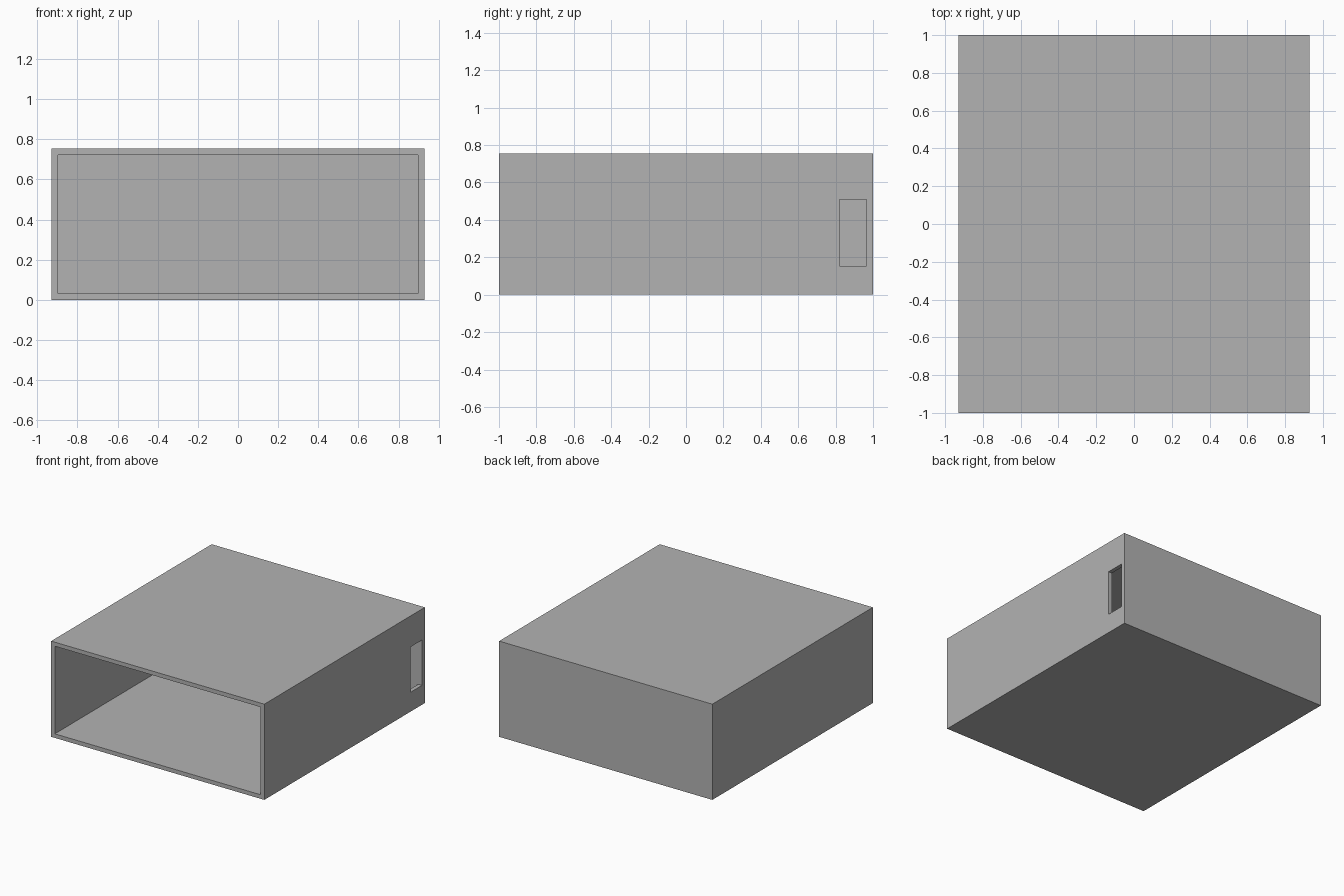
import bpy

if "Cube" in bpy.data.objects:
    bpy.data.objects.remove(bpy.data.objects["Cube"])

WALL = 0.032
HALF_X, HALF_Y, HEIGHT = 0.93, 1.0, 0.755


def box(name, low, high):
    """Axis-aligned box between two corners."""
    bpy.ops.mesh.primitive_cube_add(size=1)
    obj = bpy.context.object
    obj.name = name
    for v in obj.data.vertices:
        v.co = [h if c > 0 else l for c, l, h in zip(v.co, low, high)]
    return obj


def cut(target, cutter):
    """Subtract the cutter and keep it hidden."""
    mod = target.modifiers.new(cutter.name, 'BOOLEAN')
    mod.operation = 'DIFFERENCE'
    mod.solver = 'EXACT'
    mod.object = cutter
    bpy.context.view_layer.objects.active = target
    bpy.ops.object.modifier_apply(modifier=mod.name)
    bpy.data.objects.remove(cutter)


# Outer case
case = box("case", (-HALF_X, -HALF_Y, 0), (HALF_X, HALF_Y, HEIGHT))
grey = bpy.data.materials.new("plain grey")
grey.diffuse_color = (0.45, 0.45, 0.45, 1)
grey.use_nodes = True
grey.node_tree.nodes["Principled BSDF"].inputs["Base Color"].default_value = grey.diffuse_color
case.data.materials.append(grey)

# Hollow interior, open at the front
cut(case, box("interior_cutter",
              (-HALF_X + WALL, -HALF_Y - 0.1, WALL),
              (HALF_X - WALL, HALF_Y - WALL, HEIGHT - WALL)))

# Rectangular slot through the right wall, near the back
cut(case, box("slot_cutter",
              (HALF_X - 2 * WALL, 0.82, 0.153),
              (HALF_X + 0.1, 0.965, 0.51)))
